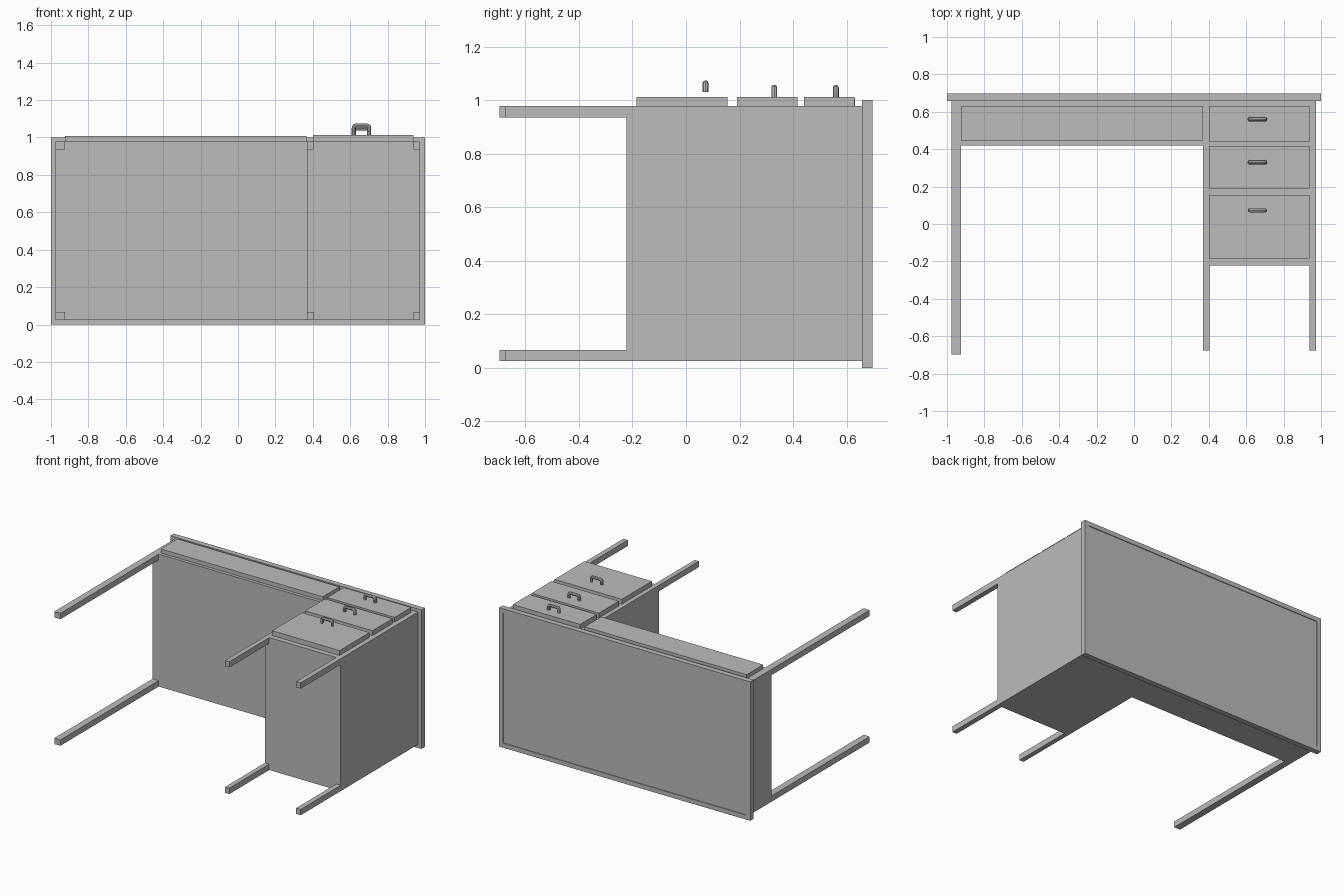
import bpy
import bmesh
from mathutils import Vector

cube = bpy.data.objects.get("Cube")
if cube:
    bpy.data.objects.remove(cube, do_unlink=True)

grey = bpy.data.materials.new("plain grey")
grey.use_nodes = True
grey.diffuse_color = (0.5, 0.5, 0.5, 1)
grey.node_tree.nodes["Principled BSDF"].inputs["Base Color"].default_value = (0.5, 0.5, 0.5, 1)

BACK, FACE = 0.025, 0.978      # carcass depth, along z
TOP_UNDER, TOP = 0.658, 0.697  # desktop thickness, along y


def finish(name, bm):
    mesh = bpy.data.meshes.new(name)
    bmesh.ops.recalc_face_normals(bm, faces=bm.faces)
    bm.to_mesh(mesh)
    bm.free()
    mesh.materials.append(grey)
    obj = bpy.data.objects.new(name, mesh)
    bpy.context.collection.objects.link(obj)
    return obj


def box_mesh(x, y, z):
    bm = bmesh.new()
    bmesh.ops.create_cube(bm, size=1)
    for v in bm.verts:
        v.co = Vector([lo + (c + 0.5) * (hi - lo) for c, (lo, hi) in zip(v.co, (x, y, z))])
    return bm


def box(name, x, y, z):
    return finish(name, box_mesh(x, y, z))


# Desktop with a shallow sunken writing panel
bm = box_mesh((-1, 1), (TOP_UNDER, TOP), (0, 1))
bm.normal_update()
panel = max(bm.faces, key=lambda f: f.calc_center_median().y)
bmesh.ops.inset_region(bm, faces=[panel], thickness=0.045)
bmesh.ops.inset_region(bm, faces=[panel], thickness=0.0005, depth=-0.005)
finish("desktop", bm)

# L-shaped carcass: long drawer box and pedestal
outline = [(-0.975, TOP_UNDER), (-0.975, 0.42), (0.37, 0.42),
           (0.37, -0.222), (0.973, -0.222), (0.973, TOP_UNDER)]
bm = bmesh.new()
base = bm.faces.new([bm.verts.new((x, y, BACK)) for x, y in outline])
grown = bmesh.ops.extrude_face_region(bm, geom=[base])["geom"]
bmesh.ops.translate(bm, vec=(0, 0, FACE - BACK),
                    verts=[v for v in grown if isinstance(v, bmesh.types.BMVert)])
finish("carcass", bm)

# Legs in front and back pairs
for label, x, y in (("outer", (-0.975, -0.926), (-0.697, 0.42)),
                    ("pedestal_inner", (0.37, 0.404), (-0.676, -0.222)),
                    ("pedestal_outer", (0.937, 0.973), (-0.676, -0.222))):
    box(label + "_back_leg", x, y, (BACK, BACK + 0.042))
    box(label + "_front_leg", x, y, (FACE - 0.042, FACE))


# Arched drawer pull
def handle(name, y, foot):
    curve = bpy.data.curves.new(name, "CURVE")
    curve.dimensions = "3D"
    curve.bevel_depth = 0.011
    curve.bevel_resolution = 2
    curve.use_fill_caps = True
    path = [(-0.041, 0), (-0.041, 0.024), (-0.038, 0.031), (-0.031, 0.034)]
    path += [(-x, z) for x, z in reversed(path)]
    spline = curve.splines.new("POLY")
    spline.points.add(len(path) - 1)
    for p, (x, z) in zip(spline.points, path):
        p.co = (0.66 + x, y, foot + z, 1)
    curve.materials.append(grey)
    obj = bpy.data.objects.new(name, curve)
    bpy.context.collection.objects.link(obj)
    bpy.ops.object.select_all(action="DESELECT")
    obj.select_set(True)
    bpy.context.view_layer.objects.active = obj
    bpy.ops.object.convert(target="MESH")
    bpy.ops.object.shade_smooth_by_angle()


# Drawer fronts and pulls
box("wide_drawer", (-0.925, 0.365), (0.443, 0.632), (FACE, 1.007))
for label, y, grip, foot in (("upper", (0.441, 0.63), 0.56, 1.013),
                             ("middle", (0.19, 0.417), 0.33, 1.013),
                             ("lower", (-0.185, 0.156), 0.073, 1.03)):
    box(label + "_drawer", (0.402, 0.938), y, (FACE, 1.013))
    handle(label + "_handle", grip, foot)
